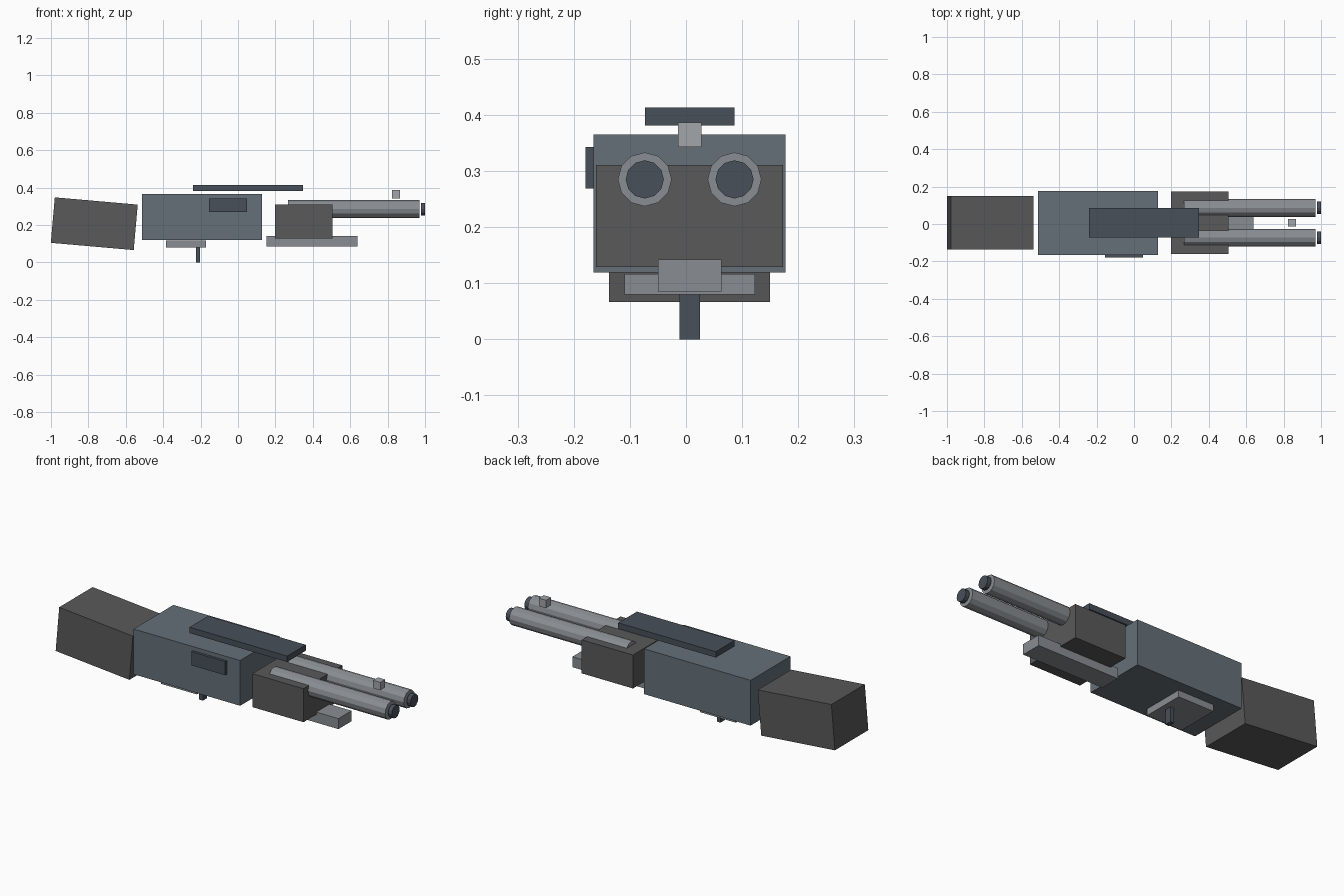
import bpy
from math import radians

if "Cube" in bpy.data.objects:
    bpy.data.objects.remove(bpy.data.objects["Cube"])


def material(name, rgb):
    m = bpy.data.materials.new(name)
    m.diffuse_color = (*rgb, 1)
    m.use_nodes = True
    m.node_tree.nodes["Principled BSDF"].inputs["Base Color"].default_value = m.diffuse_color
    return m


steel = material("blue_grey_steel", (0.13, 0.16, 0.19))
dark = material("dark_steel", (0.065, 0.08, 0.1))
grip = material("charcoal_grip", (0.1, 0.1, 0.1))
light = material("light_steel", (0.25, 0.27, 0.29))
bead = material("pale_steel", (0.36, 0.38, 0.4))
MID = 0.0065  # centre line of the body in y


def finish(name, mat):
    ob = bpy.context.object
    ob.name = ob.data.name = name
    ob.data.materials.append(mat)
    return ob


def box(name, x, z, width, mat, y=MID, tilt=0):
    """Box spanning the x and z ranges, with a given width about y."""
    bpy.ops.mesh.primitive_cube_add(
        size=1, location=(sum(x) / 2, y, sum(z) / 2), rotation=(0, radians(tilt), 0))
    ob = finish(name, mat)
    ob.scale = (x[1] - x[0], width, z[1] - z[0])
    return ob


def tube(name, x, y, z, r, mat):
    bpy.ops.mesh.primitive_cylinder_add(
        vertices=12, radius=r, depth=x[1] - x[0],
        location=(sum(x) / 2, y, z), rotation=(0, radians(90), 0))
    return finish(name, mat)


# Body
box("receiver", (-0.513, 0.128), (0.119, 0.365), 0.342, steel)
box("stock", (-0.991, -0.546), (0.085, 0.329), 0.287, grip, tilt=5)
box("top_rail", (-0.24, 0.347), (0.381, 0.413), 0.16, dark)
box("side_port", (-0.155, 0.048), (0.269, 0.343), 0.032, dark, y=-0.163)

# Trigger group
box("trigger_plate", (-0.385, -0.171), (0.08, 0.116), 0.233, light)
box("trigger", (-0.225, -0.203), (0.0, 0.081), 0.037, dark)

# Front grip and under rail
box("front_grip", (0.198, 0.506), (0.129, 0.311), 0.333, grip)
box("under_rail", (0.152, 0.639), (0.085, 0.142), 0.113, light)

# Twin barrels with muzzles
for side, s in (("right", -1), ("left", 1)):
    y = MID + s * 0.08
    tube(f"barrel_{side}", (0.268, 0.97), y, 0.285, 0.048, light)
    tube(f"muzzle_{side}", (0.978, 1.0), y, 0.285, 0.034, dark)

# Bead sight
box("front_sight", (0.823, 0.866), (0.343, 0.386), 0.042, bead)
